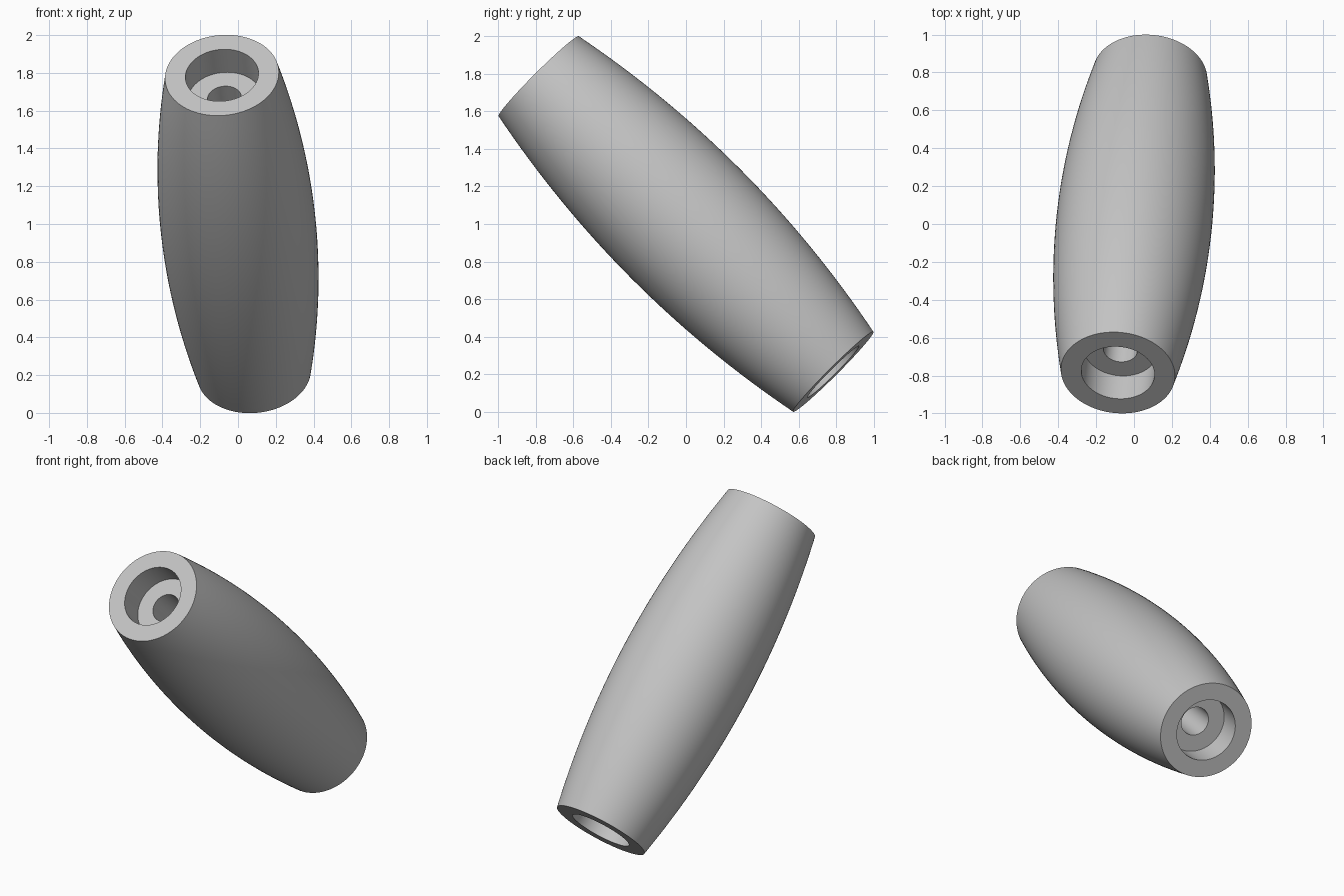
import bpy
import bmesh
import math
from mathutils import Vector

cube = bpy.data.objects.get("Cube")
if cube:
    bpy.data.objects.remove(cube, do_unlink=True)

SEGMENTS = 96
ARC_STEPS = 32
AXIS = Vector((-0.17, -1.57, 1.575))     # from lower end to upper end
HALF = AXIS.length / 2
END_R, MID_R = 0.302, 0.411              # barrel radii
BORE_R, BORE_DEPTH = 0.194, 0.172        # counterbore at each end
HOLE_R = 0.09                            # through hole

# Material
grey = bpy.data.materials.new("light_grey")
grey.use_nodes = True
colour = (0.55, 0.55, 0.55, 1)
grey.diffuse_color = colour
grey.node_tree.nodes["Principled BSDF"].inputs["Base Color"].default_value = colour

# Closed cross-section: bulged outside, stepped bore inside
profile = []
for i in range(ARC_STEPS + 1):
    t = 2 * i / ARC_STEPS - 1
    profile.append((MID_R - (MID_R - END_R) * t * t, HALF * t))
floor = HALF - BORE_DEPTH
profile += [(BORE_R, HALF), (BORE_R, floor), (HOLE_R, floor),
            (HOLE_R, -floor), (BORE_R, -floor), (BORE_R, -HALF)]

# Revolve the section into a barrel
bm = bmesh.new()
rings = []
for s in range(SEGMENTS):
    a = math.tau * s / SEGMENTS
    rings.append([bm.verts.new((r * math.cos(a), r * math.sin(a), z)) for r, z in profile])
count = len(profile)
for s in range(SEGMENTS):
    here, after = rings[s], rings[(s + 1) % SEGMENTS]
    for i in range(count):
        j = (i + 1) % count
        bm.faces.new((here[i], after[i], after[j], here[j]))
bmesh.ops.recalc_face_normals(bm, faces=bm.faces)
mesh = bpy.data.meshes.new("barrel_handle")
bm.to_mesh(mesh)
bm.free()
mesh.materials.append(grey)

# Lean the barrel along its axis
handle = bpy.data.objects.new("barrel_handle", mesh)
bpy.context.collection.objects.link(handle)
handle.rotation_mode = 'QUATERNION'
handle.rotation_quaternion = AXIS.to_track_quat('Z', 'Y')
handle.location = (0, 0, 1)

bpy.ops.object.select_all(action='DESELECT')
handle.select_set(True)
bpy.context.view_layer.objects.active = handle
bpy.ops.object.shade_smooth_by_angle(angle=math.radians(30))
